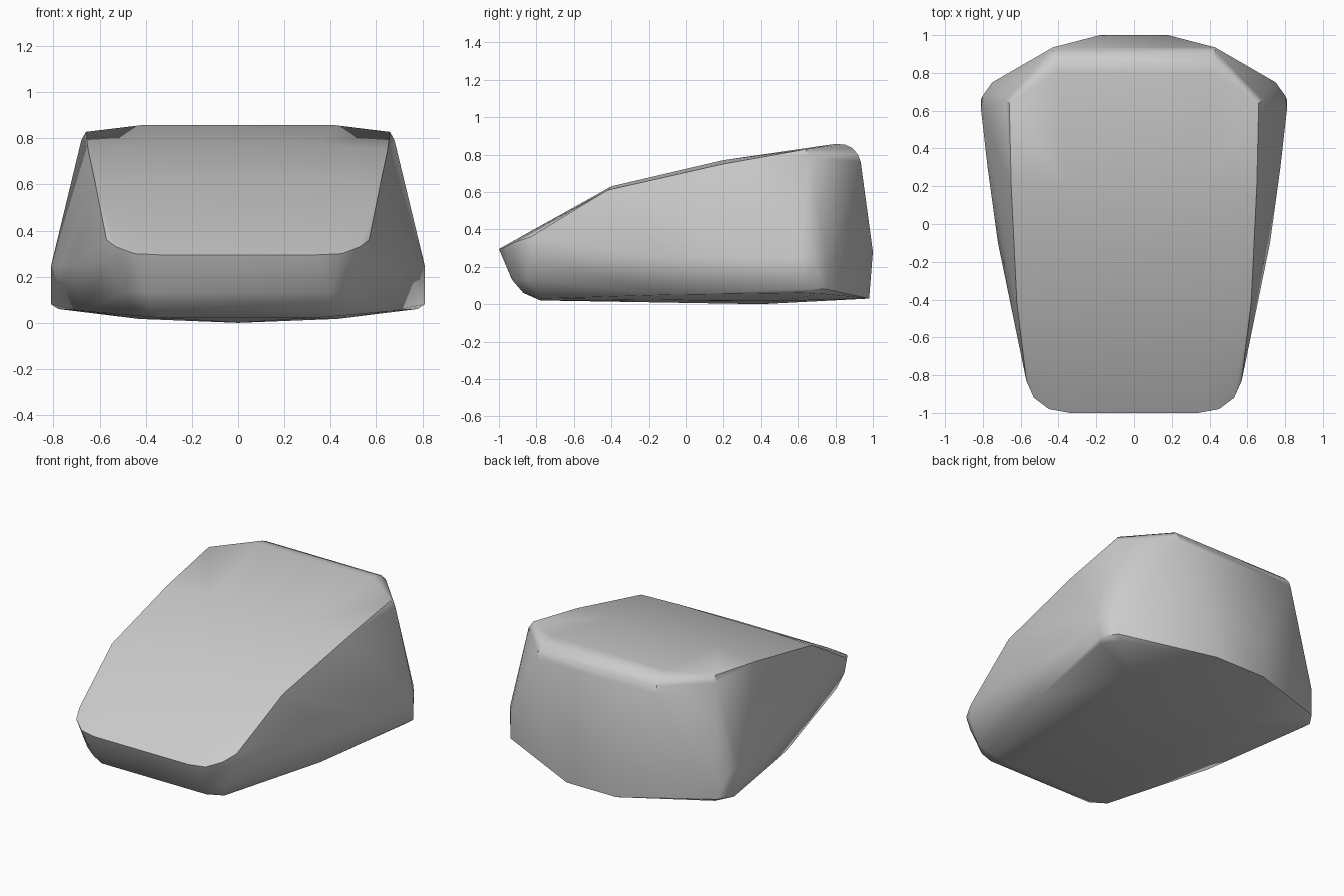
import bpy, bmesh

# Key points of the right half of the hull (x, y, z); mirrored across x
half_points = [
    # underside
    (0, 0.4, 0.0), (0.3, -0.78, 0.02), (0.44, -0.77, 0.03), (0.43, 0.5, 0.017),
    (0.18, 0.98, 0.03), (0.72, 0.73, 0.055), (0.78, 0.62, 0.06), (0.66, -0.1, 0.05),
    # rear flank and corner
    (0.81, 0.66, 0.08), (0.81, 0.61, 0.25), (0.80, 0.68, 0.25),
    (0.75, 0.75, 0.25), (0.75, 0.75, 0.08), (0.775, 0.3, 0.25), (0.72, -0.1, 0.25),
    # nose rim and rounded chin
    (0.57, -0.83, 0.36), (0.57, -0.83, 0.26), (0.53, -0.92, 0.33),
    (0.45, -0.98, 0.30), (0.34, -1.0, 0.295),
    (0.40, -0.93, 0.13), (0.38, -0.87, 0.06), (0.50, -0.85, 0.13),
    # sloping top
    (0.62, -0.42, 0.61), (0.35, -0.40, 0.63), (0.65, 0.2, 0.75),
    (0.35, 0.2, 0.77), (0.66, 0.64, 0.828), (0.68, 0.66, 0.79),
    # rounded rear edge and tail
    (0.42, 0.80, 0.857), (0.42, 0.85, 0.853), (0.42, 0.89, 0.835),
    (0.43, 0.92, 0.80), (0.43, 0.935, 0.76), (0.18, 1.0, 0.28),
]

# Wrap the points in a closed faceted shell
bm = bmesh.new()
for x, y, z in half_points:
    for side in ((1, -1) if x else (1,)):
        bm.verts.new((side * x, y, z))
result = bmesh.ops.convex_hull(bm, input=bm.verts[:])
loose = [v for v in bm.verts if not v.link_faces]
bmesh.ops.delete(bm, geom=loose, context='VERTS')
bmesh.ops.dissolve_limit(bm, angle_limit=0.02, verts=bm.verts[:], edges=bm.edges[:])
bmesh.ops.recalc_face_normals(bm, faces=bm.faces[:])

mesh = bpy.data.meshes.new("wedge_body")
bm.to_mesh(mesh)
bm.free()
body = bpy.data.objects.new("wedge_body", mesh)
bpy.context.collection.objects.link(body)

# Soft shading with the hard rim kept crisp
bpy.context.view_layer.objects.active = body
body.select_set(True)
bpy.ops.object.shade_smooth_by_angle(angle=0.6)
